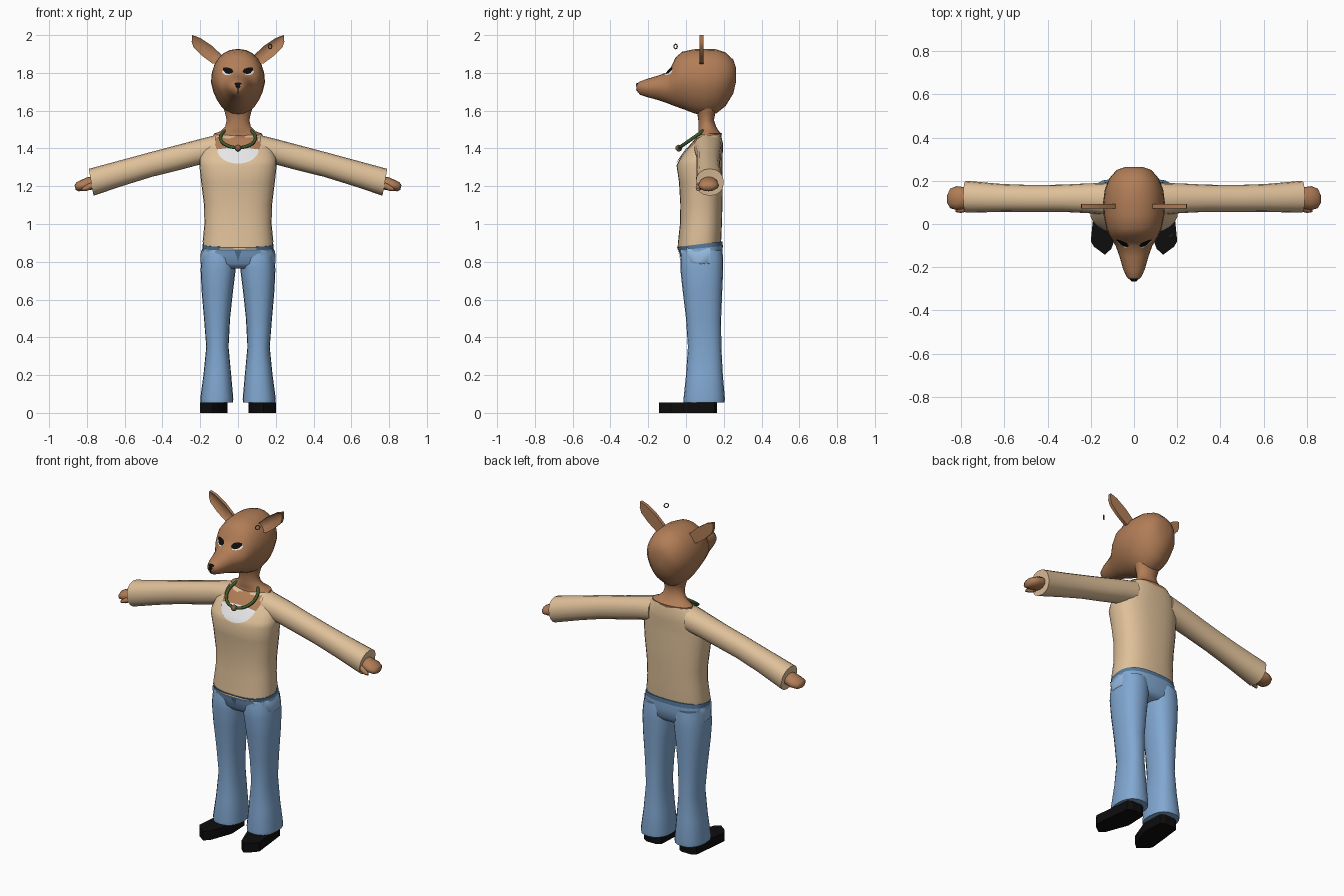
import bpy, bmesh, math
from mathutils import Vector
from mathutils.bvhtree import BVHTree

if "Cube" in bpy.data.objects:
    bpy.data.objects.remove(bpy.data.objects["Cube"])


def colour(name, rgb):
    m = bpy.data.materials.new(name)
    m.diffuse_color = (*rgb, 1)
    m.use_nodes = True
    m.node_tree.nodes["Principled BSDF"].inputs["Base Color"].default_value = m.diffuse_color
    return m


FUR = colour("brown fur", (0.44, 0.205, 0.095))
KNIT = colour("cream knit", (0.74, 0.53, 0.32))
DENIM = colour("blue denim", (0.22, 0.39, 0.64))
NAVY = colour("dark denim", (0.09, 0.19, 0.33))
POCKET = colour("light denim", (0.30, 0.49, 0.74))
WHITE = colour("white", (0.80, 0.80, 0.80))
BLACK = colour("black", (0.004, 0.004, 0.004))
GREEN = colour("green cord", (0.05, 0.10, 0.025))
BEAD = colour("bead brown", (0.25, 0.12, 0.06))


def finish(name, bm, mat, mirror=False, angle=50, recalc=True):
    if recalc:
        bmesh.ops.recalc_face_normals(bm, faces=bm.faces)
    me = bpy.data.meshes.new(name)
    bm.to_mesh(me)
    bm.free()
    me.materials.append(mat)
    ob = bpy.data.objects.new(name, me)
    bpy.context.collection.objects.link(ob)
    bpy.ops.object.select_all(action='DESELECT')
    ob.select_set(True)
    bpy.context.view_layer.objects.active = ob
    bpy.ops.object.shade_smooth_by_angle(angle=math.radians(angle))
    if mirror:
        ob.modifiers.new("mirror", 'MIRROR').use_mirror_merge = False
    return ob


def loft(name, rings, mat, n=20, p=1.0, pinch=0.0, mirror=False, angle=50):
    """Skin superellipse rings given as (centre, half axis u, half axis v)."""
    bm = bmesh.new()
    rows = []
    for c, u, v in rings:
        row = []
        for i in range(n):
            t = 2 * math.pi * i / n
            co, si = math.cos(t), math.sin(t)
            a = math.copysign(abs(co) ** p, co) * (1 + pinch * min(si, 0))
            b = math.copysign(abs(si) ** p, si)
            row.append(bm.verts.new(Vector(c) + Vector(u) * a + Vector(v) * b))
        rows.append(row)
    for r, s in zip(rows, rows[1:]):
        for i in range(n):
            j = (i + 1) % n
            bm.faces.new((r[i], r[j], s[j], s[i]))
    bm.faces.new(rows[0])
    bm.faces.new(rows[-1])
    return finish(name, bm, mat, mirror, angle)


def upright(data):
    """Horizontal rings from (z, x0, x1, y0, y1, tilt)."""
    return [(((a + b) / 2, (c + d) / 2, z), ((b - a) / 2, 0, 0), (0, (d - c) / 2, t))
            for z, a, b, c, d, t in data]


def patch(name, outline, target, mat, axis=1, off=0.004, mirror=False):
    """Thin plate laid on a target; outline is (x, z) from the front or (y, z) from the side."""
    tree = BVHTree.FromPolygons([v.co for v in target.data.vertices],
                                [p.vertices for p in target.data.polygons])
    ray = Vector((0, 1, 0)) if axis else Vector((-1, 0, 0))
    cx = sum(q[0] for q in outline) / len(outline)
    cz = sum(q[1] for q in outline) / len(outline)
    bm = bmesh.new()

    def place(a, z):
        start = Vector((a, -1, z)) if axis else Vector((1, a, z))
        hit, nor, _, _ = tree.ray_cast(start, ray)
        return bm.verts.new(hit - ray * off) if hit else None

    rows = [[place(cx + (a - cx) * k / 5, cz + (z - cz) * k / 5) for a, z in outline]
            for k in range(1, 6)]
    n = len(outline)
    quads = [rows[0]] + [(r[i], r[(i + 1) % n], s[(i + 1) % n], s[i])
                         for r, s in zip(rows, rows[1:]) for i in range(n)]
    for q in quads:
        if all(q):
            f = bm.faces.new(q)
            f.normal_update()
            if f.normal.dot(ray) > 0:
                f.normal_flip()
    return finish(name, bm, mat, mirror, recalc=False)


def arc(cx, cz, rx, rz, a0=0, a1=360, n=20):
    step = (a1 - a0) / (n if a1 - a0 == 360 else n - 1)
    return [(cx + rx * math.cos(math.radians(a0 + i * step)),
             cz + rz * math.sin(math.radians(a0 + i * step))) for i in range(n)]


def torus(name, loc, rot, major, minor, mat):
    bpy.ops.mesh.primitive_torus_add(location=loc, rotation=rot, major_radius=major,
                                     minor_radius=minor, major_segments=28, minor_segments=8)
    ob = bpy.context.object
    ob.name = name
    ob.data.materials.append(mat)
    bpy.ops.object.shade_smooth()


# Sweater body, sleeves
torso = loft("sweater_body", upright([
    (0.88, -.185, .185, -.045, .185, .015), (0.91, -.187, .187, -.043, .187, .012),
    (1.0, -.178, .178, -.032, .19, 0), (1.1, -.18, .18, -.03, .193, 0),
    (1.22, -.195, .195, -.037, .195, 0), (1.31, -.205, .205, -.05, .193, 0),
    (1.34, -.205, .205, -.035, .193, 0), (1.39, -.19, .19, .0, .195, 0),
    (1.43, -.165, .165, .035, .195, 0), (1.472, -.125, .125, .07, .185, 0)]),
    KNIT, n=28, p=0.8)
sleeve = []
for xt, zt, xb, zb, y0, y1 in [(.12, 1.47, .12, 1.33, .04, .19), (.22, 1.445, .20, 1.315, .05, .188),
                               (.34, 1.413, .32, 1.283, .056, .182), (.48, 1.376, .455, 1.25, .056, .18),
                               (.62, 1.338, .60, 1.205, .056, .185), (.79, 1.292, .765, 1.15, .052, .2)]:
    sleeve.append((((xt + xb) / 2, (y0 + y1) / 2, (zt + zb) / 2), (0, (y1 - y0) / 2, 0),
                   ((xt - xb) / 2, 0, (zt - zb) / 2)))
loft("sleeve", sleeve, KNIT, n=16, p=0.9, mirror=True)

# Hands and thumbs
loft("hand", [((x, y, z), (0, ry, 0), (.25 * rz, 0, rz)) for x, y, z, ry, rz in
              [(.74, .125, 1.225, .035, .03), (.785, .12, 1.215, .05, .034), (.82, .12, 1.205, .055, .03),
               (.85, .118, 1.197, .045, .024), (.862, .116, 1.193, .022, .012)]], FUR, n=12, mirror=True)
loft("thumb", [((x, y, z), (0, r, 0), (0, 0, r)) for x, y, z, r in
               [(.76, .08, 1.21, .02), (.80, .067, 1.192, .016), (.825, .063, 1.182, .008)]],
     FUR, n=8, mirror=True)

# Scoop neckline: skin above, undershirt below
patch("chest_skin", arc(0, 1.40, .108, .065) and
      [(-.125, 1.468), (-.125, 1.43), (-.112, 1.395), (-.06, 1.385), (0, 1.38),
       (.06, 1.385), (.112, 1.395), (.125, 1.43), (.125, 1.468), (0, 1.468)], torso, FUR, off=.004)
patch("undershirt", arc(0, 1.395, .11, .075, 180, 360) + [(.06, 1.402), (0, 1.405), (-.06, 1.402)],
      torso, WHITE, off=.007)

# Neck
loft("neck", upright([
    (1.45, -.13, .13, .06, .185, 0), (1.478, -.128, .128, .068, .19, 0), (1.49, -.095, .095, .065, .175, 0),
    (1.515, -.068, .068, .065, .16, 0), (1.55, -.06, .06, .065, .148, 0), (1.585, -.068, .068, .06, .155, 0),
    (1.66, -.09, .09, .03, .19, 0)]), FUR)

# Head: slices running from the back of the skull to the muzzle tip
slices = [(.264, 1.75, 1.83, .04), (.25, 1.69, 1.87, .08), (.21, 1.625, 1.908, .115), (.16, 1.585, 1.925, .135),
          (.10, 1.572, 1.927, .143), (.04, 1.587, 1.925, .14), (-.02, 1.61, 1.912, .128),
          (-.055, 1.622, 1.882, .113), (-.08, 1.632, 1.83, .098), (-.10, 1.64, 1.803, .085),
          (-.15, 1.657, 1.785, .067), (-.21, 1.673, 1.767, .05), (-.245, 1.685, 1.754, .034),
          (-.262, 1.71, 1.742, .014)]
head = loft("head", [((0, y, (a + b) / 2), (r, 0, 0), (0, 0, (b - a) / 2)) for y, a, b, r in slices],
            FUR, n=24, p=0.93, pinch=0.22, angle=70)

# Face details
patch("eye_white", arc(.055, 1.806, .029, .017), head, WHITE, off=.003, mirror=True)
patch("eye_dark", [(.024, 1.808), (.032, 1.797), (.05, 1.794), (.066, 1.799), (.08, 1.815),
                   (.078, 1.827), (.055, 1.829), (.034, 1.822)], head, BLACK, off=.006, mirror=True)
patch("nose", [(0, 1.712), (.012, 1.726), (.019, 1.744), (.01, 1.75), (-.01, 1.75),
               (-.019, 1.744), (-.012, 1.726)], head, BLACK, off=.003)
patch("lip_line", [(-.003, 1.69), (.003, 1.69), (.003, 1.715), (-.003, 1.715)], head, BLACK, off=.003)

# Ears: flat leaf shapes with a hollowed front
bm = bmesh.new()
leaf = [(.07, 1.88), (.095, 1.845), (.135, 1.85), (.19, 1.89), (.235, 1.935),
        (.245, 1.965), (.243, 2.0), (.20, 1.985), (.14, 1.945)]
face = bm.faces.new([bm.verts.new((x, .072, z)) for x, z in leaf])
ext = bmesh.ops.extrude_face_region(bm, geom=[face])
for v in ext["geom"]:
    if isinstance(v, bmesh.types.BMVert):
        v.co.y += .02
bmesh.ops.recalc_face_normals(bm, faces=bm.faces)
front = min(bm.faces, key=lambda f: f.calc_center_median().y)
bmesh.ops.inset_region(bm, faces=[front], thickness=.011, depth=-.01)
finish("ear", bm, FUR, mirror=True)

# Ear ring, necklace and its bead
torus("ear_ring", (.17, -.055, 1.94), (math.pi / 2, 0, math.radians(45)), .012, .003, BEAD)
torus("necklace", (0, .04, 1.457), (math.radians(35), 0, 0), .093, .009, GREEN)
bm = bmesh.new()
bmesh.ops.create_uvsphere(bm, u_segments=12, v_segments=8, radius=.018)
bmesh.ops.translate(bm, verts=bm.verts, vec=(0, -.038, 1.402))
finish("necklace_bead", bm, BEAD)

# Jeans: hips with dark waistband, flared legs
hips = loft("hips", upright([
    (.765, -.15, .15, .0, .165, 0), (.79, -.192, .192, -.022, .188, 0), (.84, -.192, .192, -.033, .193, 0),
    (.872, -.188, .188, -.04, .195, .012), (.893, -.187, .187, -.047, .193, .015)]), DENIM, n=28, p=0.75)
hips.data.materials.append(NAVY)
for f in hips.data.polygons:
    if f.center.z > .862:
        f.material_index = 1
leg = loft("trouser_leg", upright([
    (.055, .026, .198, -.012, .204, 0), (.075, .025, .2, -.013, .206, 0), (.2, .036, .183, .0, .195, 0),
    (.35, .05, .168, .01, .187, 0), (.5, .042, .18, .0, .186, 0), (.65, .026, .193, -.018, .192, 0),
    (.76, .012, .198, -.03, .197, 0), (.82, .012, .192, -.03, .197, 0), (.86, .02, .185, -.02, .192, 0)]),
    DENIM, n=20, p=0.85, mirror=True)
patch("side_pocket", [(.0, .872), (.002, .79), (.03, .772), (.1, .768), (.125, .79), (.13, .872)],
      hips, POCKET, axis=0, off=.008, mirror=True)
patch("front_pocket", [(.12, .862), (.125, .79), (.15, .772), (.182, .775), (.184, .862)],
      hips, POCKET, off=.007, mirror=True)
patch("fly", [(-.02, .865), (0, .80), (.02, .865)], hips, NAVY, off=.003)

# Shoes: extruded soles with toes turned outward
bm = bmesh.new()
sole = [(.06, .15), (.085, .165), (.15, .165), (.175, .15), (.19, .02), (.2, -.08), (.185, -.105),
        (.135, -.142), (.105, -.115), (.055, .02)]
face = bm.faces.new([bm.verts.new((x, y, 0)) for x, y in sole])
ext = bmesh.ops.extrude_face_region(bm, geom=[face])
for v in ext["geom"]:
    if isinstance(v, bmesh.types.BMVert):
        v.co.z += .055
finish("shoe", bm, BLACK, mirror=True, angle=30)
